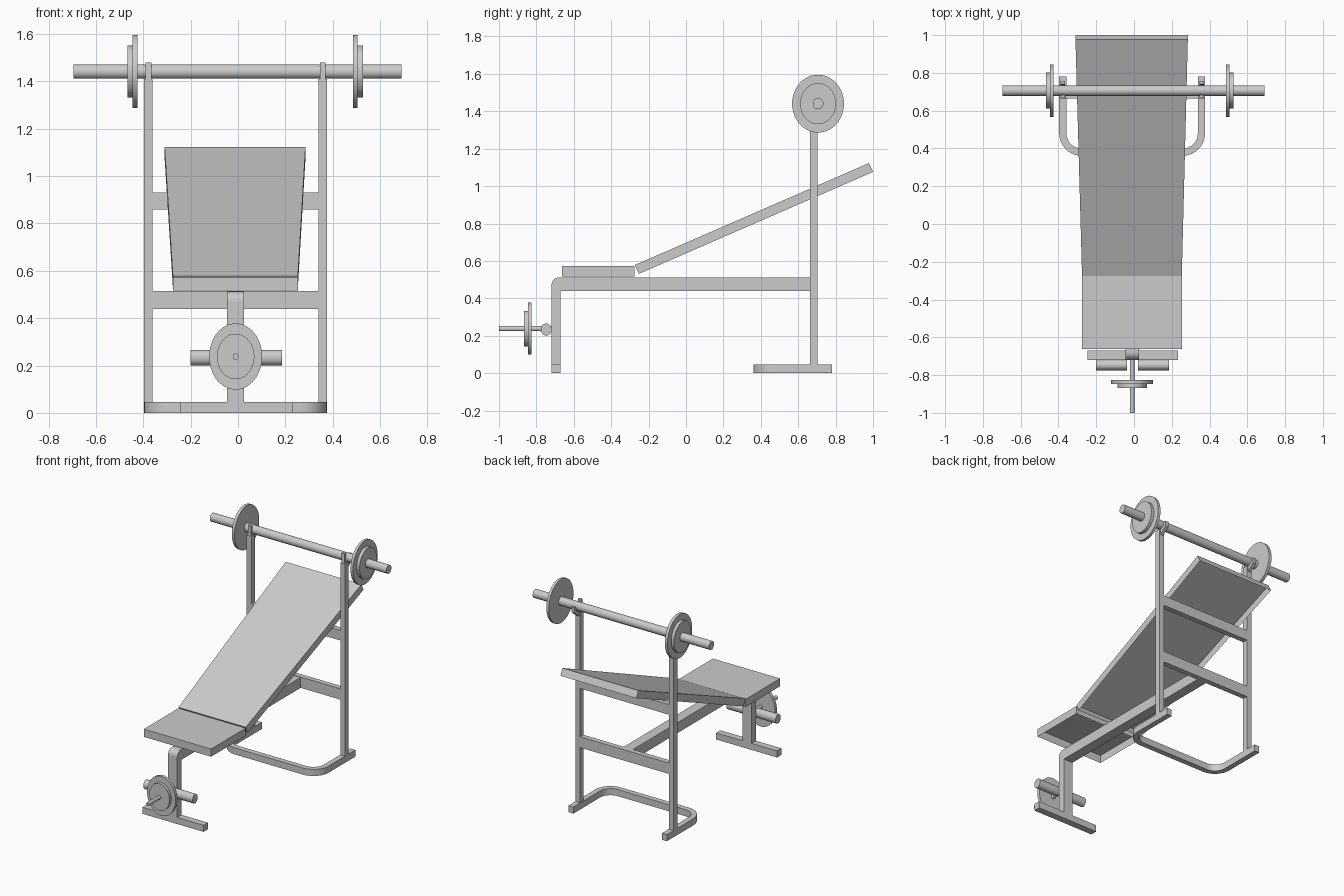
import bpy, bmesh, math
from mathutils import Matrix, Vector

cube = bpy.data.objects.get("Cube")
if cube:
    bpy.data.objects.remove(cube, do_unlink=True)

grey = bpy.data.materials.new("light_grey")
grey.use_nodes = True
grey.diffuse_color = (0.6, 0.6, 0.6, 1)
grey.node_tree.nodes["Principled BSDF"].inputs["Base Color"].default_value = (0.6, 0.6, 0.6, 1)

MID = -0.01   # centre line of the frame


def finish(name, bm, smooth=False):
    bmesh.ops.recalc_face_normals(bm, faces=bm.faces)
    mesh = bpy.data.meshes.new(name)
    bm.to_mesh(mesh)
    bm.free()
    mesh.materials.append(grey)
    obj = bpy.data.objects.new(name, mesh)
    bpy.context.collection.objects.link(obj)
    if smooth:
        bpy.ops.object.select_all(action='DESELECT')
        obj.select_set(True)
        bpy.context.view_layer.objects.active = obj
        bpy.ops.object.shade_smooth_by_angle(angle=math.radians(50))
    return obj


def box(name, x, y, z):
    """Box from (low, high) pairs."""
    bm = bmesh.new()
    bmesh.ops.create_cube(bm, size=1)
    for v in bm.verts:
        v.co = [(a + b) / 2 + c * (b - a) for c, (a, b) in zip(v.co, (x, y, z))]
    return finish(name, bm)


def prism(name, profile, x0, x1):
    """Side profile of (y, z) points extruded along x."""
    bm = bmesh.new()
    face = bm.faces.new([bm.verts.new((x0, y, z)) for y, z in profile])
    new = bmesh.ops.extrude_face_region(bm, geom=[face])["geom"]
    bmesh.ops.translate(bm, vec=(x1 - x0, 0, 0),
                        verts=[g for g in new if isinstance(g, bmesh.types.BMVert)])
    return finish(name, bm)


def disc(name, axis, span, centre, radii, sides=32):
    """Elliptical cylinder along x or y; centre and radii are in the other two axes."""
    bm = bmesh.new()
    turn = math.pi / sides
    rings = []
    for s in span:
        ring = []
        for i in range(sides):
            a = turn + math.tau * i / sides
            u = centre[0] + radii[0] * math.cos(a)
            w = centre[1] + radii[1] * math.sin(a)
            ring.append(bm.verts.new((s, u, w) if axis == "x" else (u, s, w)))
        bm.faces.new(ring)
        rings.append(ring)
    for i in range(sides):
        j = (i + 1) % sides
        bm.faces.new((rings[0][i], rings[0][j], rings[1][j], rings[1][i]))
    return finish(name, bm, True)


def pad(name, front, back, drop):
    """Open-bottomed cushion shell; each end is (x low, x high, y, z) of its top edge."""
    bm = bmesh.new()
    ends = []
    for x0, x1, y, z in (front, back):
        pts = [(x0, y, z), (x1, y, z)]
        top = [bm.verts.new(p) for p in pts]
        low = [bm.verts.new(Vector(p) + Vector(drop)) for p in pts]
        ends.append(top + low)
    (a, b, c, d), (e, f, g, h) = ends
    top = bm.faces.new((a, b, f, e))
    for quad in ((a, c, d, b), (b, d, h, f), (f, h, g, e), (e, g, c, a)):
        bm.faces.new(quad)
    obj = finish(name, bm)
    if obj.data.polygons[0].normal.z < 0:
        obj.data.flip_normals()
    return obj


# Cushions
pad("seat", (-0.275, 0.253, -0.663, 0.572), (-0.275, 0.253, -0.276, 0.572), (0, 0, -0.055))
pad("backrest", (-0.275, 0.253, -0.274, 0.578), (-0.31, 0.285, 0.978, 1.123), (0, 0.022, -0.047))

# Main beam bending down into the front leg, with a rounded outer corner
corner = [(-0.679 - 0.04 * math.sin(math.radians(a)), 0.472 + 0.04 * math.cos(math.radians(a)))
          for a in range(0, 91, 18)]
prism("beam_and_front_leg",
      [(0.67, 0.438), (0.67, 0.512)] + corner + [(-0.719, 0.045), (-0.671, 0.045), (-0.671, 0.438)],
      MID - 0.036, MID + 0.036)
box("front_foot", (-0.245, 0.233), (-0.719, -0.671), (0, 0.047))

# Uprights with bar hooks
for side, sign in (("right", -1), ("left", 1)):
    x = MID + sign * 0.368
    box(side + "_post", (x - 0.018, x + 0.018), (0.663, 0.704), (0.045, 1.41))
    prism(side + "_hook",
          [(0.665, 1.37), (0.704, 1.37), (0.757, 1.41), (0.757, 1.45), (0.74, 1.45),
           (0.735, 1.42), (0.704, 1.405), (0.685, 1.42), (0.682, 1.48), (0.668, 1.48)],
          x - 0.012, x + 0.012)

# Cross bars
for name, z in (("lower_crossbar", (0.438, 0.515)), ("upper_crossbar", (0.858, 0.93))):
    box(name, (MID - 0.352, MID + 0.352), (0.665, 0.702), z)

# U-shaped rear foot swept along a rounded path
HALF, FRONT, BEND = 0.367, 0.38, 0.1
right = [(-HALF, 0.78, 0)]
for i in range(9):
    a = math.pi / 2 * i / 8
    right.append((-HALF + BEND - BEND * math.cos(a), FRONT + BEND - BEND * math.sin(a), a))
path = right + [(-x, y, math.pi - a) for x, y, a in reversed(right)]
bm = bmesh.new()
sections = []
for x, y, a in path:
    nx, ny = math.cos(a) * 0.019, math.sin(a) * 0.019
    sections.append([bm.verts.new((MID + x + s * nx, y + s * ny, z))
                     for s, z in ((-1, 0), (1, 0), (1, 0.047), (-1, 0.047))])
for p, q in zip(sections, sections[1:]):
    for i in range(4):
        j = (i + 1) % 4
        bm.faces.new((p[i], p[j], q[j], q[i]))
bm.faces.new(sections[0])
bm.faces.new(sections[-1])
finish("rear_foot", bm, True)

# Barbell with a large and a small plate at each end
BAR = (0.706, 1.441)
disc("barbell_bar", "x", (-0.695, 0.69), BAR, (0.029, 0.031), 12)
for side, inner, middle, outer in (("right", -0.425, -0.446, -0.467), ("left", 0.486, 0.505, 0.527)):
    disc(side + "_large_plate", "x", (inner, middle), BAR, (0.139, 0.155))
    disc(side + "_small_plate", "x", (middle, outer), BAR, (0.096, 0.11))

# Leg curl weight: rod, plates and foam rollers
CURL = (MID, 0.238)
disc("curl_rod", "y", (-1.0, -0.7), CURL, (0.012, 0.014), 12)
disc("curl_large_plate", "y", (-0.846, -0.825), CURL, (0.112, 0.14))
disc("curl_small_plate", "y", (-0.867, -0.846), CURL, (0.079, 0.096))
for side, span in (("right", (-0.2, -0.036)), ("left", (0.02, 0.186))):
    disc(side + "_roller", "x", span, (-0.747, 0.233), (0.029, 0.033), 16)
